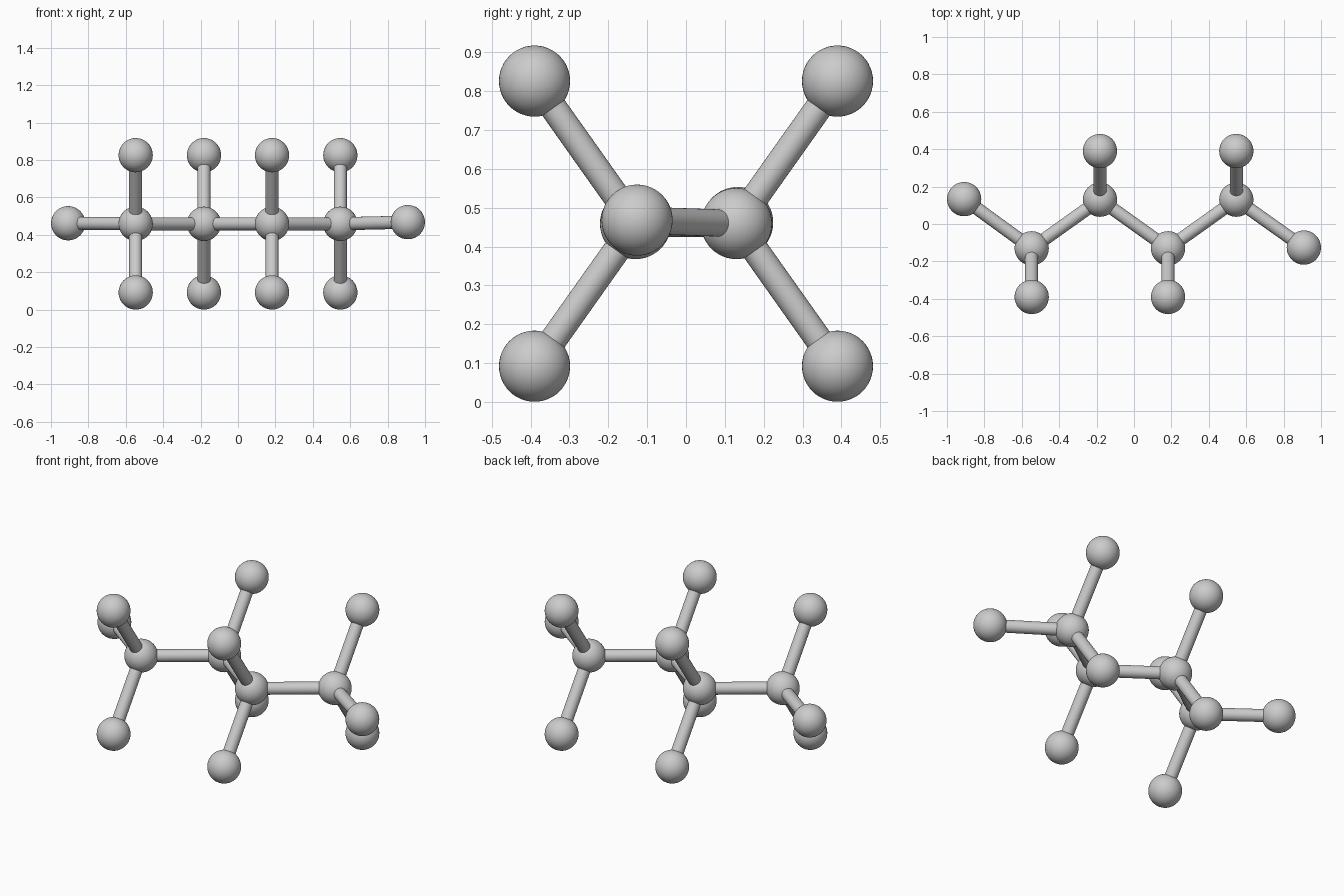
import bpy
from mathutils import Vector

if "Cube" in bpy.data.objects:
    bpy.data.objects.remove(bpy.data.objects["Cube"])

BALL_R, ROD_R = 0.0915, 0.035
MID_Z, RISE = 0.459, 0.367


def smooth(obj, name):
    obj.name = name
    bpy.ops.object.shade_smooth_by_angle()


def ball(name, pos):
    bpy.ops.mesh.primitive_uv_sphere_add(segments=48, ring_count=24, radius=BALL_R, location=pos)
    smooth(bpy.context.object, name)


def rod(name, a, b):
    a, b = Vector(a), Vector(b)
    d = b - a
    bpy.ops.mesh.primitive_cylinder_add(vertices=32, radius=ROD_R, depth=d.length, location=(a + b) / 2,
                                        rotation=d.to_track_quat('Z', 'Y').to_euler())
    smooth(bpy.context.object, name)


# zigzag chain, including the two end balls
chain = [(-0.908, 0.133, 0.462)]
for i, x in enumerate((-0.547, -0.182, 0.182, 0.547)):
    chain.append((x, -0.13 if i % 2 == 0 else 0.13, MID_Z))
chain.append((0.908, -0.126, 0.468))

for i, p in enumerate(chain):
    ball(f"chain_ball_{i}", p)
for i in range(len(chain) - 1):
    rod(f"chain_rod_{i}", chain[i], chain[i + 1])

# side balls, one above and one below each inner chain ball
for i, (x, y, z) in enumerate(chain[1:-1]):
    for label, s in (("upper", 1), ("lower", -1)):
        tip = (x, 3 * y, z + s * RISE)
        ball(f"{label}_ball_{i}", tip)
        rod(f"{label}_rod_{i}", (x, y, z), tip)
